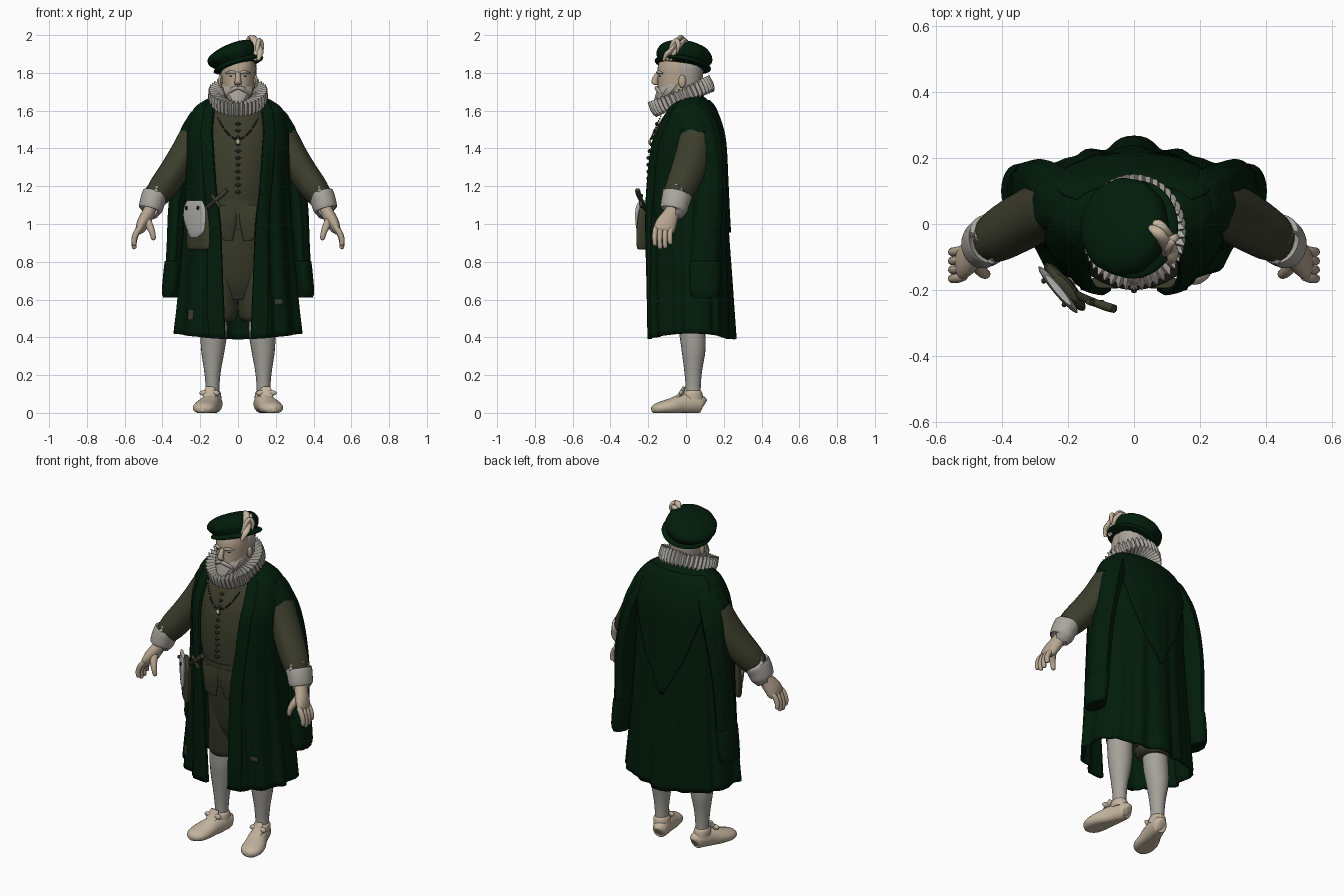
import bpy, bmesh, math
from math import sin, cos, pi
from mathutils import Vector


def material(name, rgb):
    m = bpy.data.materials.new(name)
    m.diffuse_color = (*rgb, 1)
    return m


GREEN = material("dark green cloth", (0.0006, 0.0115, 0.0032))
OLIVE = material("olive cloth", (0.044, 0.047, 0.025))
STOCKING = material("stocking grey", (0.37, 0.36, 0.32))
SKIN = material("skin", (0.47, 0.38, 0.28))
LINEN = material("ruff linen", (0.40, 0.38, 0.345))
TAN = material("tan leather", (0.54, 0.45, 0.34))
HAIR = material("grey hair", (0.39, 0.36, 0.315))
DARK = material("dark brown", (0.025, 0.023, 0.014))
PALE = material("pale flap", (0.43, 0.43, 0.41))


def grid_mesh(name, rings, mat, cyclic=True, caps=True, thick=0, loc=(0, 0, 0), rot=(0, 0, 0)):
    """Skin a list of point rows."""
    bm = bmesh.new()
    vs = [[bm.verts.new(p) for p in r] for r in rings]
    n = len(vs[0])
    for a, b in zip(vs, vs[1:]):
        for j in range(n if cyclic else n - 1):
            k = (j + 1) % n
            bm.faces.new((a[j], a[k], b[k], b[j]))
    if cyclic and caps:
        bm.faces.new(vs[0])
        bm.faces.new(vs[-1])
    bmesh.ops.recalc_face_normals(bm, faces=bm.faces)
    me = bpy.data.meshes.new(name)
    bm.to_mesh(me)
    bm.free()
    me.materials.append(mat)
    ob = bpy.data.objects.new(name, me)
    ob.location, ob.rotation_euler = loc, rot
    bpy.context.collection.objects.link(ob)
    if thick:
        s = ob.modifiers.new("thickness", 'SOLIDIFY')
        s.thickness, s.offset = thick, 0
    return ob


def spline(rows, k):
    """Catmull-Rom through rows of any length."""
    out = []
    for i in range(len(rows) - 1):
        p0, p1, p2, p3 = (rows[max(0, min(len(rows) - 1, i + d))] for d in (-1, 0, 1, 2))
        for s in range(k):
            t = s / k
            out.append([0.5 * (2 * b + (c - a) * t + (2 * a - 5 * b + 4 * c - d) * t * t
                               + (3 * b - a - 3 * c + d) * t ** 3) for a, b, c, d in zip(p0, p1, p2, p3)])
    return out + [list(rows[-1])]


def tube(name, rows, mat, n=20, k=4, flat=True, up=(1, 0, 0), wave=(0, 0), floor=None, **kw):
    """Loft of ellipses x,y,z,ra,rb; rings horizontal when flat, else square to the path."""
    rows = spline(rows, k)
    pts = [Vector(r[:3]) for r in rows]
    rings = []
    for i, r in enumerate(rows):
        u, v = Vector((1, 0, 0)), Vector((0, 1, 0))
        if not flat:
            t = (pts[min(i + 1, len(pts) - 1)] - pts[max(i - 1, 0)]).normalized()
            u = (Vector(up) - t * t.dot(Vector(up))).normalized()
            v = t.cross(u)
        ring = []
        for j in range(n):
            a = 2 * pi * j / n
            w = 1 + wave[1] * cos(wave[0] * a)
            p = pts[i] + (u * cos(a) * max(r[3], .001) + v * sin(a) * max(r[4], .001)) * w
            if floor is not None:
                p.z = max(p.z, floor)
            ring.append(p)
        rings.append(ring)
    return grid_mesh(name, rings, mat, **kw)


def ball(name, c, r, mat, seg=12):
    rows = [(0, 0, -r[2] * cos(pi * i / 8), r[0] * sin(pi * i / 8), r[1] * sin(pi * i / 8)) for i in range(9)]
    return tube(name, rows, mat, n=seg, k=1, loc=c)


# Coat shell: z, half width, front y, back y, half opening
COAT = spline([(1.68, .11, -.02, .075, .09), (1.645, .18, -.07, .118, .115), (1.60, .232, -.105, .148, .125),
               (1.50, .262, -.16, .183, .135), (1.40, .27, -.195, .198, .13), (1.2, .27, -.212, .205, .115),
               (1.0, .28, -.212, .21, .092), (.7, .30, -.205, .22, .08), (.39, .328, -.20, .225, .07)], 6)


def start(r):
    return math.asin(r[4] / r[1])


def coat_point(r, a, off=0):
    z, rx, yf, yb, _ = r
    drop = max(0, min(1, (1.5 - z) / 1.1))
    cy, ry = (yf + yb) / 2, (yb - yf) / 2
    sx, sy = sin(a), -cos(a)
    p = Vector((rx * sx, math.copysign(ry * abs(sy) ** (.95 if sy < 0 else .62), sy), 0))
    fold = (.011 if sy < .2 else .006) * cos(14 * a) + .004 * cos(23 * a) + .034 * drop * math.exp(-((a - pi) / .2) ** 2)
    p += p.normalized() * (off + drop * fold)
    return Vector((p.x, p.y + cy, z + .03 * drop ** 4 * sx * sx))


def panel(name, rows, span, off, n, thick, mat=GREEN):
    rings = []
    for i, r in enumerate(rows):
        a0, a1 = span(r, i / (len(rows) - 1))
        rings.append([coat_point(r, a0 + (a1 - a0) * j / n, off) for j in range(n + 1)])
    return grid_mesh(name, rings, mat, cyclic=False, thick=thick)


panel("coat", COAT, lambda r, t: (start(r), 2 * pi - start(r)), 0, 120, .014)
panel("back_hood", COAT[5:38], lambda r, t: (pi - 1.2 * (1 - t ** 2) - .03, pi + 1.2 * (1 - t ** 2) + .03), .012, 30, .012)
panel("left_lapel", COAT[3:], lambda r, t: (start(r), start(r) + .25), .009, 8, .014)
panel("right_lapel", COAT[3:], lambda r, t: (2 * pi - start(r) - .25, 2 * pi - start(r)), .009, 8, .014)
# Small worn patches near the hem
FINE = spline(COAT, 6)
for a, lo, hi in ((.745, .565, .605), (2 * pi - .85, .475, .54)):
    panel("worn_patch", [r for r in FINE if lo < r[0] < hi], lambda r, t: (a - .06, a + .06), .009, 4, .004, OLIVE)

# Doublet, belt and breeches
tube("doublet", [(0, .01, 1.67, .07, .07), (0, .02, 1.62, .14, .105), (0, .005, 1.5, .20, .165), (0, 0, 1.35, .215, .195),
                 (0, 0, 1.2, .205, .198), (0, 0, 1.11, .195, .188), (0, 0, 1.03, .20, .185), (0, 0, .97, .20, .175)], OLIVE, n=40)
tube("belt", [(0, 0, 1.10, .198, .195), (0, 0, 1.125, .20, .196)], OLIVE, n=40)
tube("breeches_seat", [(0, 0, 1.0, .18, .16), (0, .005, .9, .185, .15), (0, .01, .78, .18, .13), (0, .015, .68, .155, .105),
                       (0, .02, .60, .10, .07)], OLIVE, n=28)
for s in (-1, 1):
    tube("skirt_flap", [(s * .085, -.178, 1.1, .08, .016), (s * .08, -.18, 1.03, .075, .016), (s * .07, -.172, .95, .05, .012),
                        (s * .05, -.165, .91, .02, .008)], OLIVE)
for i in range(11):
    z = 1.53 - i * .036
    y = -.15 - .046 * min(1, (1.53 - z) / .17)
    ball("button", (0, y - .004, z), (.010, .010, .010), DARK, 8)
    ball("button_loop", (0, y, z), (.020, .005, .004), DARK, 8)

# Neck chain
for i in range(37):
    t = i / 18 - 1
    ball("chain_link", (.11 * t, -.186 + .052 * t * t, 1.45 + .12 * t * t), (.005, .005, .005), TAN if i % 6 == 0 else DARK, 8)
ball("pendant", (0, -.192, 1.435), (.012, .008, .014), TAN)

for s in (-1, 1):
    # Legs and shoes
    tube("breeches_leg", [(s * .088, .015, .86, .09, .125), (s * .088, .02, .7, .092, .115), (s * .095, .025, .58, .096, .10),
                          (s * .102, .03, .51, .096, .092), (s * .108, .03, .485, .078, .078)], OLIVE)
    tube("stocking", [(s * .125, .03, .52, .070, .07), (s * .128, .034, .42, .07, .069), (s * .133, .040, .33, .062, .063),
                      (s * .135, .038, .22, .044, .047), (s * .135, .038, .13, .036, .04), (s * .137, .036, .07, .038, .045)], STOCKING)
    tube("shoe", [(s * .118, .093, .04, .015, .03), (s * .12, .082, .045, .038, .045), (s * .13, .04, .05, .046, .054),
                  (s * .147, -.02, .045, .052, .055), (s * .168, -.08, .032, .062, .045), (s * .18, -.13, .025, .061, .036),
                  (s * .188, -.165, .02, .043, .026), (s * .191, -.182, .018, .012, .012)], TAN, flat=False, floor=0)
    tube("shoe_collar", [(s * .133, .036, .07, .046, .056), (s * .135, .036, .105, .044, .05), (s * .135, .038, .118, .036, .04)], TAN)
    tube("shoe_tongue", [(s * .155, -.05, .075, .03, .012), (s * .15, -.025, .105, .034, .012), (s * .146, -.01, .137, .024, .008)],
         TAN, flat=False)
    for d in (-1, 1):
        ball("shoe_tie", (s * .15 + d * .03, -.025, .105), (.024, .012, .015), TAN)

    # Hanging outer sleeve with turned cuff
    tube("hanging_sleeve", [(s * .16, .04, 1.63, .03, .04), (s * .19, .05, 1.585, .066, .085), (s * .222, .065, 1.51, .068, .10),
                            (s * .257, .085, 1.42, .064, .10), (s * .293, .115, 1.28, .050, .08), (s * .322, .115, 1.1, .047, .075),
                            (s * .334, .105, .9, .044, .075), (s * .342, .10, .75, .044, .075), (s * .355, .10, .61, .042, .07)],
         GREEN, n=36, wave=(9, .04))
    tube("sleeve_cuff", [(s * .340, .10, .80, .042, .074), (s * .342, .10, .79, .048, .083), (s * .357, .10, .65, .046, .08),
                         (s * .359, .10, .615, .038, .068)], GREEN, n=24)
    # Slit shoulder cap over the arm
    tube("shoulder_cap", [(s * .15, .05, 1.605, .05, .06), (s * .19, .052, 1.545, .074, .088), (s * .222, .056, 1.485, .082, .096),
                          (s * .236, .058, 1.455, .080, .096)], GREEN, flat=False, n=28, wave=(7, .02))
    # Arm, cuff and hand
    tube("arm", [(s * .20, .05, 1.53, .065, .07), (s * .24, .05, 1.46, .075, .085), (s * .287, .035, 1.37, .076, .09),
                 (s * .345, .005, 1.27, .077, .09), (s * .412, -.035, 1.175, .072, .08), (s * .455, -.06, 1.11, .05, .06)],
         OLIVE, flat=False, n=24, wave=(5, .015))
    tube("wrist_cuff", [(s * .437, -.045, 1.16, .05, .055), (s * .437, -.045, 1.158, .068, .077), (s * .452, -.056, 1.12, .067, .076),
                        (s * .464, -.064, 1.075, .061, .07), (s * .466, -.066, 1.07, .04, .045)], LINEN, flat=False, n=28)
    for y, z in ((-.10, 1.19), (-.085, 1.21), (-.112, 1.175)):
        ball("lace_fleck", (s * (.425 + (1.2 - z) * .3), y, z), (.012, .012, .014), LINEN, 8)
    tube("palm", [(s * .46, -.06, 1.09, .03, .036), (s * .478, -.08, 1.05, .034, .043), (s * .505, -.105, 1.0, .032, .055),
                  (s * .522, -.118, .965, .022, .053), (s * .526, -.12, .945, .008, .03)], SKIN, flat=False)
    for i in range(4):
        y, ln = -.158 + i * .027, (.075, .092, .088, .068)[i]
        tube("finger", [(s * .514, y, .985, .013, .013), (s * .534, y - .006, .96, .016, .0145),
                        (s * .549, y - .008, .96 - ln * .5, .0145, .0135), (s * .549, y - .006, .962 - ln * .95, .012, .012),
                        (s * .548, y - .006, .96 - ln, .003, .003)], SKIN, n=10, flat=False)
    tube("thumb", [(s * .484, -.10, 1.03, .02, .022), (s * .468, -.135, .99, .02, .019), (s * .454, -.15, .955, .016, .016),
                   (s * .447, -.152, .922, .012, .012), (s * .446, -.152, .914, .003, .003)], SKIN, n=12, flat=False)

# Pleated ruff, tilted back
rings = []
for i in range(240):
    a = 2 * pi * i / 240
    w = cos(40 * a)
    prof = [(.075, -.018), (.12, -.03 + .007 * w), (.160 + .005 * w, -.036 + .009 * w), (.163 + .006 * w, 0),
            (.160 + .005 * w, .036 + .009 * w), (.12, .03 + .007 * w), (.075, .018)]
    rings.append([(r * .94 * sin(a), -r * 1.08 * cos(a), z) for r, z in prof])
grid_mesh("ruff", rings + [rings[0]], LINEN, caps=False, loc=(0, -.022, 1.675), rot=(math.radians(24), 0, 0))

# Head and face
tube("head", [(0, -.01, 1.58, .06, .06), (0, -.03, 1.64, .062, .08), (0, -.05, 1.68, .072, .095), (0, -.045, 1.72, .081, .105),
              (0, -.042, 1.77, .086, .108), (0, -.036, 1.83, .09, .114), (0, -.03, 1.88, .08, .10), (0, -.03, 1.91, .04, .05)], SKIN, n=28)
tube("nose", [(0, -.143, 1.805, .012, .012), (0, -.156, 1.785, .013, .016), (0, -.166, 1.757, .017, .018),
              (0, -.162, 1.742, .019, .015), (0, -.153, 1.735, .01, .008)], SKIN, n=14)
tube("beard", [(0, -.158, 1.60, .008, .008), (0, -.147, 1.63, .028, .026), (0, -.118, 1.66, .052, .05), (0, -.09, 1.69, .074, .07),
               (0, -.07, 1.712, .083, .082), (0, -.045, 1.745, .084, .085)], HAIR, n=28, wave=(14, .025))
tube("back_hair", [(0, .0, 1.67, .05, .06), (0, .006, 1.70, .078, .075), (0, .004, 1.76, .092, .083), (0, .0, 1.84, .096, .09),
                   (0, -.01, 1.88, .07, .07)], HAIR, n=36, wave=(18, .02))
ball("mouth", (0, -.148, 1.695), (.015, .007, .003), DARK)
for s in (-1, 1):
    tube("moustache", [(0, -.158, 1.722, .008, .01), (s * .022, -.154, 1.716, .010, .012), (s * .048, -.138, 1.698, .009, .01),
                       (s * .058, -.128, 1.68, .003, .003)], HAIR, n=10, flat=False, up=(0, 1, 0))
    tube("eyebrow", [(s * .014, -.15, 1.80, .007, .007), (s * .036, -.146, 1.805, .010, .009), (s * .064, -.124, 1.797, .004, .004)],
         HAIR, n=10, flat=False, up=(0, 1, 0))
    ball("eye", (s * .036, -.137, 1.784), (.010, .006, .004), DARK)
    ball("ear", (s * .093, -.02, 1.755), (.012, .02, .034), SKIN)

# Soft hat, worn tilted
TILT = (math.radians(-9), math.radians(-17), 0)
tube("hat_crown", [(0, 0, -.05, .10, .12), (0, 0, -.03, .115, .132), (-.008, 0, 0, .136, .148), (-.005, 0, .03, .133, .143),
                   (.012, 0, .055, .10, .11), (.03, 0, .068, .05, .055), (.032, 0, .070, .01, .01)], GREEN, n=48, wave=(11, .012),
     loc=(-.018, -.01, 1.884), rot=TILT)
tube("hat_brim", [(0, 0, -.058, .09, .11), (0, 0, -.05, .132, .146), (0, 0, -.037, .134, .148), (0, 0, -.025, .11, .125)],
     GREEN, n=40, loc=(-.010, -.01, 1.884), rot=TILT)

# Curled plumes, the last drooping outwards
for dx, dy, h in ((0, 0, 1.988), (.018, -.018, 1.955), (.006, .02, 1.97)):
    tube("feather", [(.088 + dx, -.10 + dy, 1.865, .008, .008), (.098 + dx, -.085 + dy, 1.90, .016, .012),
                     (.096 + dx, -.06 + dy, h - .035, .020, .013), (.076 + dx, -.03 + dy, h, .018, .012),
                     (.056 + dx, -.012 + dy, h - .015, .014, .01), (.054 + dx, -.01 + dy, h - .04, .004, .004)],
         TAN, n=12, flat=False)
tube("feather", [(.10, -.09, 1.90, .008, .008), (.105, -.07, 1.95, .015, .012), (.115, -.05, 1.972, .014, .012),
                 (.128, -.04, 1.945, .011, .011), (.126, -.045, 1.905, .004, .004)], TAN, n=12, flat=False, up=(0, 1, 0))

# Pouch, flap and dagger hung from the belt
TURN = (0, 0, math.radians(-50))
tube("pouch", [(0, 0, .865, .075, .016), (0, 0, .88, .09, .024), (0, 0, .97, .092, .027), (0, 0, 1.07, .075, .024), (0, 0, 1.10, .05, .015)],
     OLIVE, n=24, loc=(-.21, -.19, 0), rot=TURN)
tube("pouch_flap", [(0, 0, .93, .03, .006), (.01, 0, .96, .065, .012), (0, 0, 1.03, .09, .015), (0, 0, 1.09, .085, .014),
                    (0, 0, 1.125, .06, .01)], PALE, n=24, loc=(-.230, -.200, 0), rot=TURN)
for x, z in ((-.05, 1.085), (.045, 1.085)):
    ball("pouch_stud", (-.241 + x * .65, -.210 - x * .75, z), (.008, .009, .011), DARK, 8)
tube("dagger_sheath", [(-.26, -.16, .99, .009, .009), (-.17, -.215, 1.08, .012, .012), (-.12, -.238, 1.125, .013, .013)],
     DARK, n=10, flat=False, up=(0, 0, 1))
tube("dagger_grip", [(-.12, -.238, 1.125, .012, .012), (-.085, -.25, 1.155, .014, .014), (-.06, -.257, 1.18, .013, .013)],
     OLIVE, n=10, flat=False, up=(0, 0, 1))
tube("dagger_guard", [(-.14, -.236, 1.155, .008, .008), (-.12, -.24, 1.125, .01, .01), (-.095, -.238, 1.09, .008, .008)],
     OLIVE, n=10, flat=False, up=(0, 1, 0))

# Smooth shading with sharp edges kept
bpy.ops.object.select_all(action='SELECT')
bpy.context.view_layer.objects.active = bpy.data.objects["coat"]
bpy.ops.object.shade_smooth_by_angle(angle=math.radians(42))
